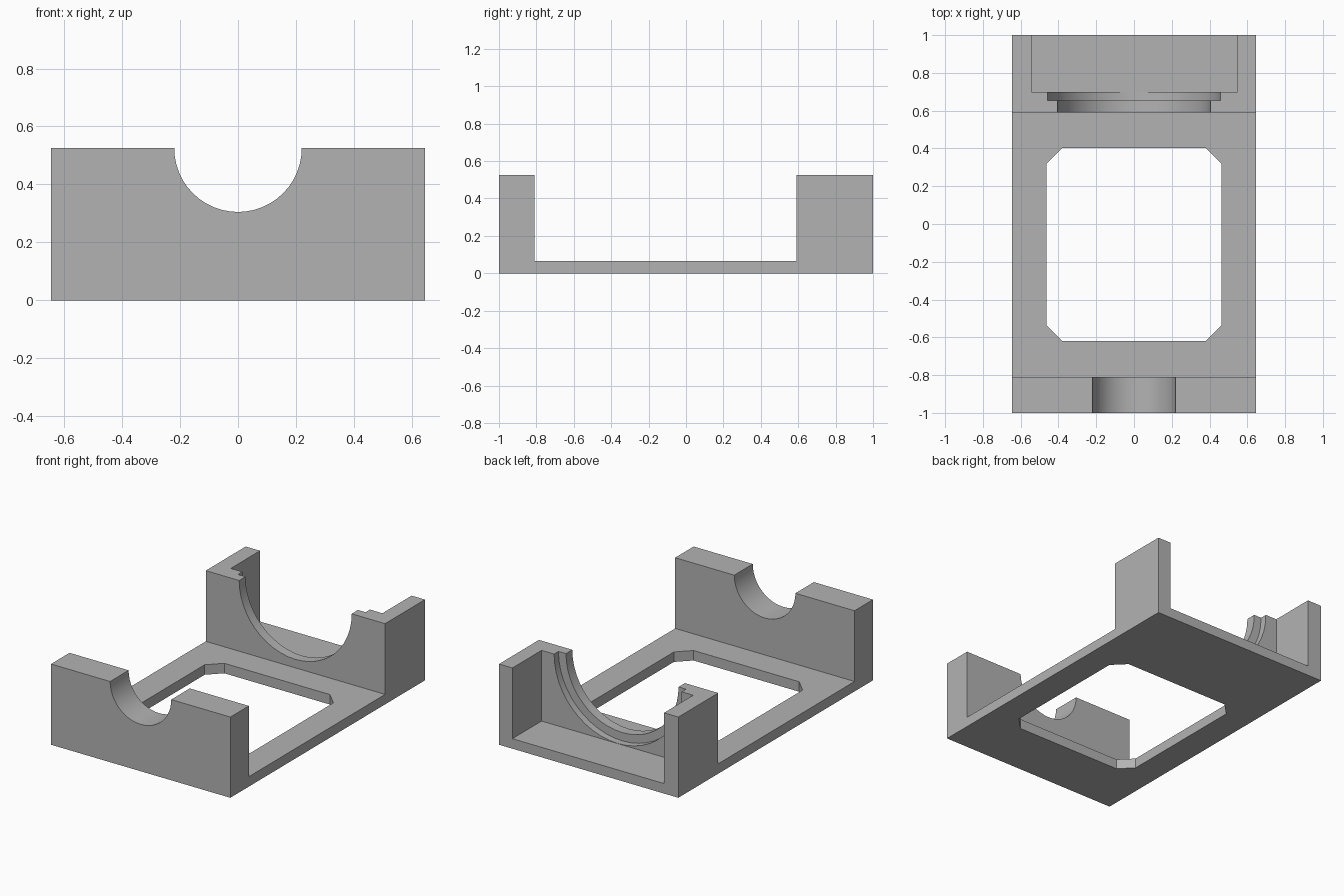
import bpy
import bmesh
import math

if "Cube" in bpy.data.objects:
    bpy.data.objects.remove(bpy.data.objects["Cube"], do_unlink=True)

WIDTH, TOP, FLOOR = 1.29, 0.525, 0.065

grey = bpy.data.materials.new("plain grey")
grey.use_nodes = True
colour = (0.45, 0.45, 0.45, 1)
grey.diffuse_color = colour
grey.node_tree.nodes["Principled BSDF"].inputs["Base Color"].default_value = colour


def prism(name, outline, direction):
    """Extrude a closed 3D outline along a direction vector."""
    bm = bmesh.new()
    face = bm.faces.new([bm.verts.new(p) for p in outline])
    grown = bmesh.ops.extrude_face_region(bm, geom=[face])
    verts = [v for v in grown["geom"] if isinstance(v, bmesh.types.BMVert)]
    bmesh.ops.translate(bm, verts=verts, vec=direction)
    bmesh.ops.recalc_face_normals(bm, faces=bm.faces)
    mesh = bpy.data.meshes.new(name)
    bm.to_mesh(mesh)
    bm.free()
    mesh.materials.append(grey)
    obj = bpy.data.objects.new(name, mesh)
    bpy.context.collection.objects.link(obj)
    return obj


def notch(name, radius, y0, y1):
    """Half-round trough cutter along y, open above the top edge."""
    arc = [math.pi * (1 + i / 24) for i in range(25)]
    points = [(radius * math.cos(a), y0, TOP + radius * math.sin(a)) for a in arc]
    points += [(radius, y0, TOP + 0.2), (-radius, y0, TOP + 0.2)]
    return prism(name, points, (0, y1 - y0, 0))


def box(name, x0, x1, y0, y1, z0, z1):
    return prism(name, [(x0, y0, z0), (x1, y0, z0), (x1, y1, z0), (x0, y1, z0)],
                 (0, 0, z1 - z0))


# Cradle: side profile with a front wall, low floor and rear block
half = WIDTH / 2
side = [(-1, 0), (1, 0), (1, TOP), (0.59, TOP), (0.59, FLOOR),
        (-0.81, FLOOR), (-0.81, TOP), (-1, TOP)]
cradle = prism("cradle", [(-half, y, z) for y, z in side], (WIDTH, 0, 0))

# Floor window with clipped corners
cut = 0.083
x, y0, y1 = 0.463, -0.62, 0.402
window = [(-x + cut, y0), (x - cut, y0), (x, y0 + cut), (x, y1 - cut),
          (x - cut, y1), (-x + cut, y1), (-x, y1 - cut), (-x, y0 + cut)]

# Cutters: floor window, rear pocket and the round seats
cutters = [
    prism("window_cutter", [(px, py, -0.1) for px, py in window], (0, 0, 0.3)),
    box("pocket_cutter", -0.542, 0.549, 0.70, 1.1, FLOOR, 0.8),
    notch("front_seat_cutter", 0.22, -1.1, -0.7),
    notch("rear_seat_cutter", 0.405, 0.5, 0.68),
    notch("rear_step_cutter", 0.459, 0.655, 0.75),
]
bpy.context.view_layer.objects.active = cradle
for cutter in cutters:
    mod = cradle.modifiers.new(cutter.name, "BOOLEAN")
    mod.operation = "DIFFERENCE"
    mod.solver = "EXACT"
    mod.object = cutter
    bpy.ops.object.modifier_apply(modifier=mod.name)
    bpy.data.objects.remove(cutter, do_unlink=True)

# Smooth round seats, crisp edges elsewhere
bpy.ops.object.select_all(action="DESELECT")
cradle.select_set(True)
bpy.ops.object.shade_smooth_by_angle(angle=math.radians(25))
